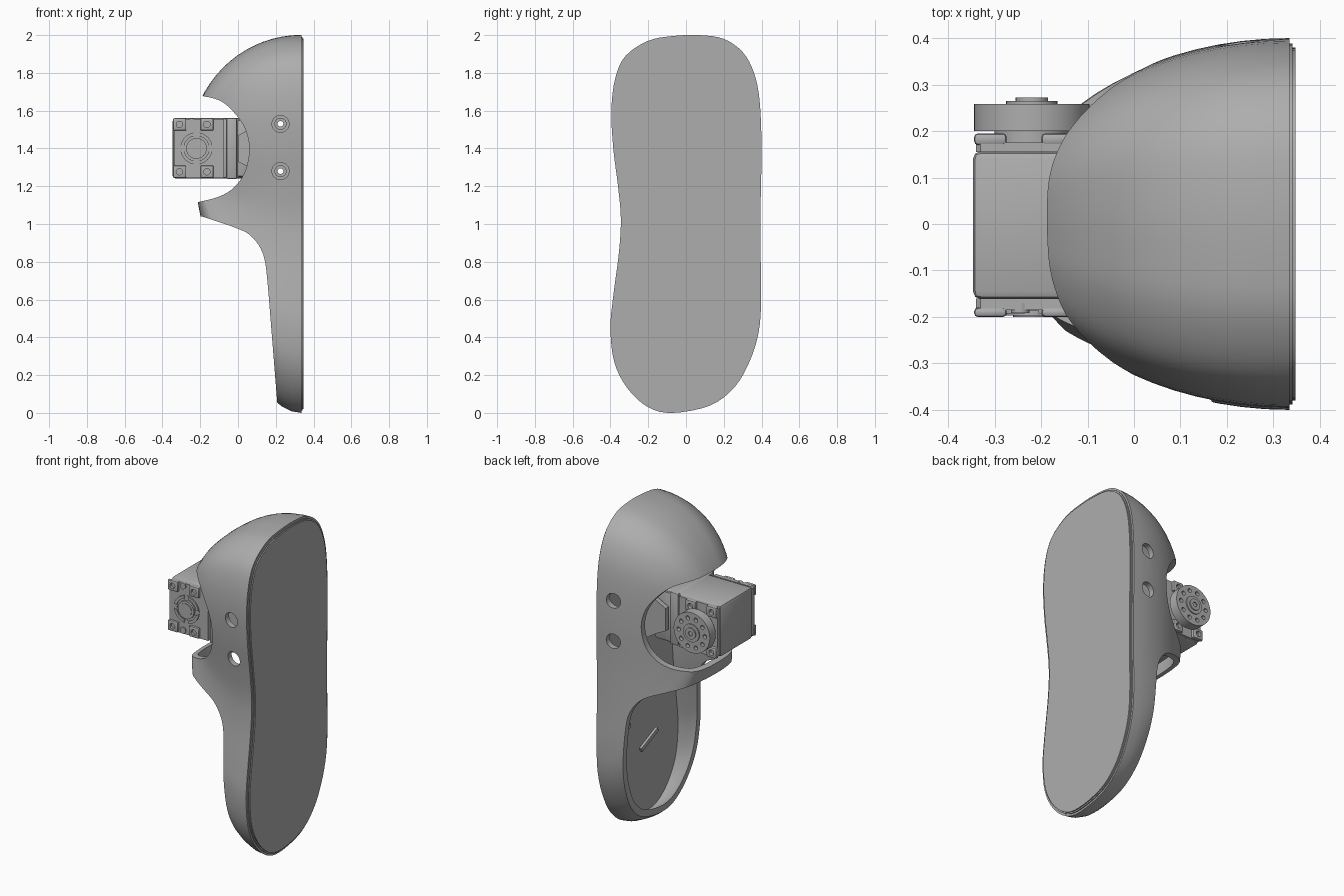
import bpy, bmesh, math
from mathutils import Vector

old = bpy.data.objects.get("Cube")
if old:
    bpy.data.objects.remove(old)

grey = bpy.data.materials.new("mid grey")
grey.use_nodes = True
grey.diffuse_color = (0.42, 0.42, 0.42, 1)
grey.node_tree.nodes["Principled BSDF"].inputs["Base Color"].default_value = (0.42, 0.42, 0.42, 1)


def finish(bm, name, smooth=35):
    """Turn a bmesh into a shaded object."""
    bmesh.ops.recalc_face_normals(bm, faces=bm.faces)
    me = bpy.data.meshes.new(name)
    bm.to_mesh(me)
    bm.free()
    me.materials.append(grey)
    ob = bpy.data.objects.new(name, me)
    bpy.context.collection.objects.link(ob)
    shade(ob, smooth)
    return ob


def select(ob):
    bpy.ops.object.select_all(action='DESELECT')
    ob.select_set(True)
    bpy.context.view_layer.objects.active = ob


def shade(ob, angle=35):
    select(ob)
    bpy.ops.object.shade_smooth_by_angle(angle=math.radians(angle))


def cut(ob, cutters):
    """Subtract the cutters, then throw them away."""
    for c in cutters:
        c.hide_render = True
        mod = ob.modifiers.new("cut", 'BOOLEAN')
        mod.operation = 'DIFFERENCE'
        mod.solver = 'EXACT'
        mod.object = c
        select(ob)
        bpy.ops.object.modifier_apply(modifier=mod.name)
        bpy.data.objects.remove(c)
    shade(ob)


def spline(pts, closed=True, n=4):
    """Smooth curve through 2D points."""
    out, m = [], len(pts)
    P = [Vector(p) for p in pts]
    for i in range(m if closed else m - 1):
        if closed:
            a, b, c, d = (P[(i + k) % m] for k in (-1, 0, 1, 2))
        else:
            a, b, c, d = (P[min(max(i + k, 0), m - 1)] for k in (-1, 0, 1, 2))
        for j in range(n):
            t = j / n
            out.append(0.5 * (2 * b + (c - a) * t + (2 * a - 5 * b + 4 * c - d) * t * t
                              + (3 * b - a - 3 * c + d) * t ** 3))
    return out if closed else out + [P[-1]]


def inset(loop, d):
    """Move a clockwise loop inward by d."""
    res = []
    for i, p in enumerate(loop):
        t = (loop[(i + 1) % len(loop)] - loop[i - 1]).normalized()
        res.append(p + Vector((t.y, -t.x)) * d)
    return res


def prism(name, loop, lo, hi, axis):
    """Extrude a 2D loop along x (loop is y,z) or y (loop is x,z)."""
    bm = bmesh.new()
    place = (lambda p, h: (h, p[0], p[1])) if axis == 'x' else (lambda p, h: (p[0], h, p[1]))
    a, b = ([bm.verts.new(place(p, h)) for p in loop] for h in (lo, hi))
    bm.faces.new(a)
    bm.faces.new(b)
    for i in range(len(a)):
        bm.faces.new((a[i - 1], a[i], b[i], b[i - 1]))
    return finish(bm, name)


def rod(name, x, z, r, y0, y1, n=32):
    """Cylinder along y."""
    ring = [(x + r * math.cos(2 * math.pi * i / n), z + r * math.sin(2 * math.pi * i / n)) for i in range(n)]
    return prism(name, ring, y0, y1, 'y')


def box(name, x0, x1, y0, y1, z0, z1, bevel=0.0):
    bm = bmesh.new()
    bmesh.ops.create_cube(bm, size=1)
    for v in bm.verts:
        v.co = ((x0 + x1) / 2 + v.co.x * (x1 - x0), (y0 + y1) / 2 + v.co.y * (y1 - y0),
                (z0 + z1) / 2 + v.co.z * (z1 - z0))
    if bevel:
        bmesh.ops.bevel(bm, geom=bm.edges[:], offset=bevel, segments=2, profile=0.5, affect='EDGES')
    return finish(bm, name)


# Foot outline (y, z), clockwise from the top
outline = spline([(.07, 2), (.2, 1.98), (.3, 1.91), (.36, 1.8), (.39, 1.65), (.4, 1.4), (.395, 1.1),
                  (.395, .85), (.398, .6), (.385, .43), (.34, .28), (.26, .14), (.13, .04), (-.07, 0),
                  (-.2, .03), (-.31, .13), (-.38, .27), (-.4, .45), (-.385, .62), (-.355, .85),
                  (-.345, 1.03), (-.36, 1.2), (-.385, 1.4), (-.395, 1.6), (-.375, 1.77),
                  (-.32, 1.89), (-.2, 1.97), (-.07, 1.995)])

# Domed hollow shell
BASE, MID, RINGS = .335, 1.4, 18


def dome(bm, loop, depth):
    rings = []
    for k in range(RINGS):
        phi = k / RINGS * math.pi / 2
        r, x = math.cos(phi), BASE - depth * math.sin(phi)
        rings.append([bm.verts.new((x, p.x * r, MID + (p.y - MID) * (r if p.y > MID else r ** 1.6)))
                      for p in loop])
    tip = bm.verts.new((BASE - depth, 0, MID))
    n = len(loop)
    for a, b in zip(rings, rings[1:]):
        for i in range(n):
            bm.faces.new((a[i - 1], a[i], b[i], b[i - 1]))
    for i in range(n):
        bm.faces.new((rings[-1][i - 1], rings[-1][i], tip))
    return rings[0]


bm = bmesh.new()
outer = dome(bm, outline, .59)
inner = dome(bm, inset(outline, .035), .555)
for i in range(len(outer)):
    bm.faces.new((outer[i - 1], outer[i], inner[i], inner[i - 1]))
shell = finish(bm, "foot_shell")

ankle = spline([(-.2, 1.68), (-.1, 1.655), (-.03, 1.6), (.035, 1.51), (.06, 1.4), (.038, 1.28),
                (-.02, 1.195), (-.1, 1.145), (-.215, 1.115)], False)
lower = spline([(-.19, 1.04), (0, .975), (.07, .935), (.12, .87), (.145, .79), (.16, .65)], False)
HOLE_X, HOLE_Z = .225, (1.28, 1.53)
cut(shell, [prism("ankle_cutter", ankle + [(-.6, 1.1), (-.6, 1.74)], -1, 1, 'y'),
            prism("lower_cutter", lower + [(.212, 0), (.22, -.1), (-.6, -.1), (-.6, 1.07)], -1, 1, 'y')]
    + [rod("screw_cutter", HOLE_X, z, .045, -1, 1) for z in HOLE_Z])

# Sole with a stepped edge and an inner floor
prism("sole_floor", inset(outline, .025), .31, .336, 'x')
prism("sole_step", inset(outline, .012), .334, .341, 'x')
prism("sole_pad", inset(outline, .02), .34, .348, 'x')


# Raised strips on the floor
def strip(name, a, b, w):
    a, b = Vector(a), Vector(b)
    t = (b - a).normalized() * w / 2
    s = Vector((-t.y, t.x))
    prism(name, [a + s, b + s, b - s, a - s], .295, .312, 'x')


strip("long_floor_strip", (.01, .44), (-.15, .51), .025)
strip("short_floor_strip", (.2, .63), (.12, .635), .025)

# Bracket holding the motor to the sole
for side, y in (("right", -.2), ("left", .17)):
    plate = prism(side + "_bracket_plate", [(.0, 1.33), (.06, 1.3), (.17, 1.23), (.315, 1.23), (.315, 1.58),
                                           (.17, 1.58), (.06, 1.5), (.0, 1.47)], y, y + .03, 'y')
    cut(plate, [rod("hole", HOLE_X, z, .015, -1, 1) for z in HOLE_Z])
    for z in HOLE_Z:
        y0 = y - .02 if y < 0 else y + .03
        collar = rod(side + "_screw_collar", HOLE_X, z, .032, y0, y0 + .02)
        cut(collar, [rod("hole", HOLE_X, z, .015, -1, 1)])
box("bracket_base", .28, .315, -.2, .2, 1.23, 1.58)

# Motor body and end covers
CX, CZ = -.22, 1.4
box("motor_body", -.347, .11, -.162, .157, 1.24, 1.56, .018)
box("motor_rib", -.06, -.005, -.195, .165, 1.238, 1.562, .008)
box("motor_neck", -.005, .06, -.17, .16, 1.25, 1.55, .01)
cover = [(-.34, 1.255), (-.33, 1.243), (-.075, 1.243), (-.075, 1.557), (-.33, 1.557), (-.34, 1.545)]
prism("front_cover", cover, -.185, -.16, 'y')
prism("rear_cover", cover, .155, .175, 'y')

# Corner pads with screw holes at both ends
for end, y0, y1 in (("front", -.2, -.18), ("rear", .17, .195)):
    for sx in (-.31, -.165):
        for sz in (1.277, 1.527):
            pad = box(end + "_corner_pad", sx - .034, sx + .036, y0, y1, sz - .033, sz + .033, .008)
            cut(pad, [rod("hole", sx, sz, .017, y0 - .1, y1 + .1, 16)])
for z in (1.265, 1.54):
    rod("cover_screw", -.245, z, .02, -.192, -.17, 16)

# Round boss on the front cover
ring = rod("boss_ring", CX, CZ, .085, -.193, -.17)
cut(ring, [rod("hole", CX, CZ, .067, -.3, -.18), box("slot", CX - .015, CX + .015, -.3, -.186, 1.2, 1.6),
           box("slot", CX - .2, CX + .2, -.3, -.186, CZ - .015, CZ + .015)])
rod("boss_hub", CX, CZ, .055, -.197, -.17)
rod("boss_cap", CX, CZ, .04, -.2, -.19)

# Output wheel with a ring of holes and a centre screw
rod("output_shaft", CX, CZ, .08, .16, .205)
wheel = rod("output_wheel", CX, CZ, .124, .2, .258, 48)
holes = [rod("hole", CX + .09 * math.cos(i * math.pi / 5), CZ + .09 * math.sin(i * math.pi / 5),
             .013, .235, .3, 12) for i in range(10)]
cut(wheel, holes)
rod("wheel_hub", CX, CZ, .055, .25, .265)
screw = rod("centre_screw", CX, CZ, .035, .26, .272, 24)
cut(screw, [rod("hex_socket", CX, CZ, .016, .262, .3, 6)])
